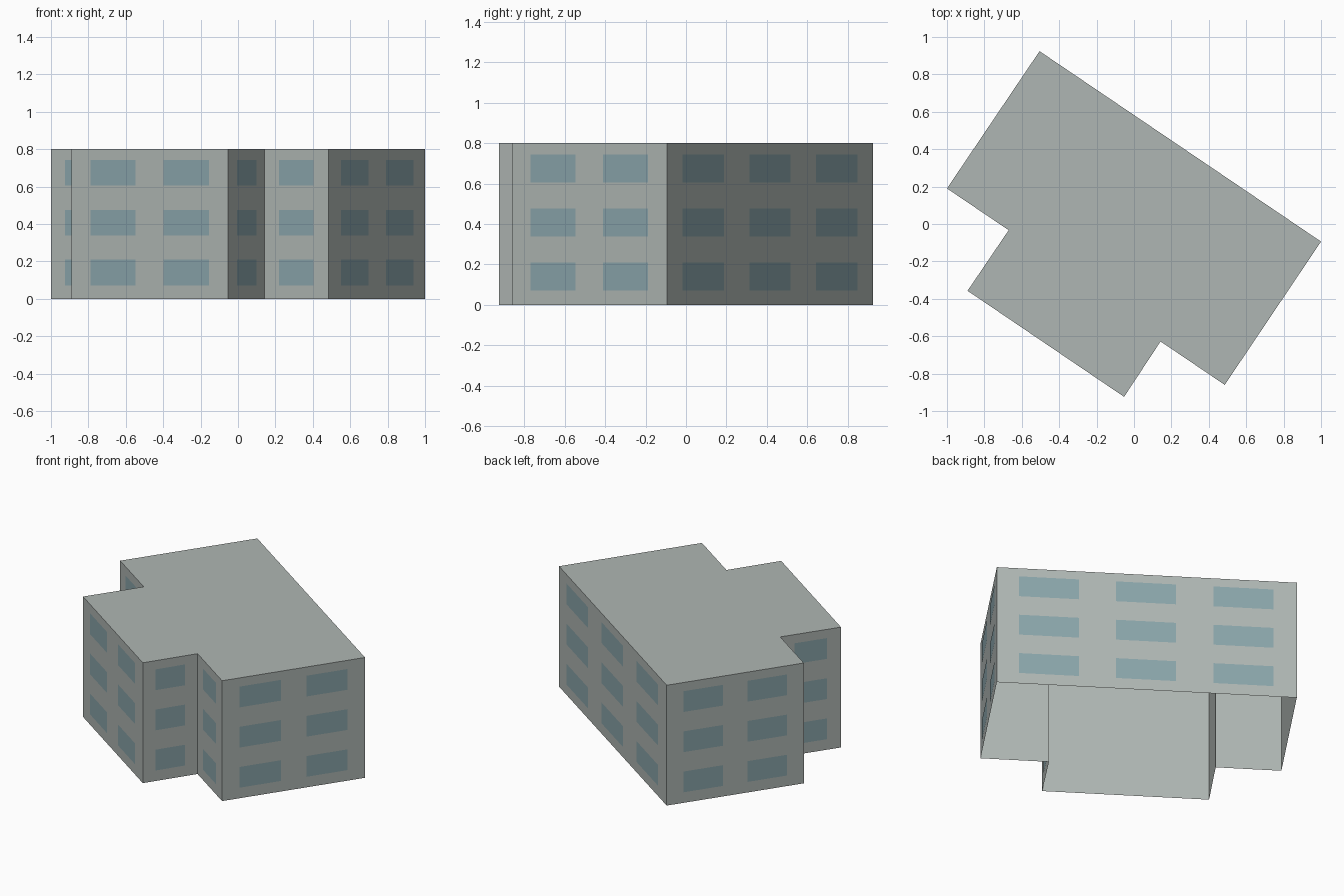
import bpy
import bmesh
from mathutils import Vector

cube = bpy.data.objects.get("Cube")
if cube:
    bpy.data.objects.remove(cube, do_unlink=True)


def make_material(name, rgb):
    mat = bpy.data.materials.new(name)
    mat.use_nodes = True
    colour = (*rgb, 1.0)
    mat.diffuse_color = colour
    bsdf = mat.node_tree.nodes["Principled BSDF"]
    bsdf.inputs["Base Color"].default_value = colour
    bsdf.inputs["Roughness"].default_value = 0.9
    return mat


def add_object(name, bm, material):
    mesh = bpy.data.meshes.new(name)
    bm.to_mesh(mesh)
    bm.free()
    mesh.materials.append(material)
    obj = bpy.data.objects.new(name, mesh)
    bpy.context.collection.objects.link(obj)


concrete = make_material("grey concrete", (0.43, 0.47, 0.452))
glass = make_material("blue window glass", (0.255, 0.377, 0.405))

HEIGHT = 0.8
STOREYS = 3
STOREY_PITCH = 0.267
WINDOW_BOTTOM = 0.071
WINDOW_HEIGHT = 0.138
WINDOW_OFFSET = 0.002
UP = Vector((0, 0, 1))

# Outer corners, anticlockwise from above, and window columns on the wall that follows
FOOTPRINT = [
    ((-1.0, 0.19), 1),
    ((-0.67, -0.033), 1),
    ((-0.89, -0.357), 2),
    ((-0.053, -0.924), 1),
    ((0.142, -0.628), 1),
    ((0.485, -0.86), 2),
    ((1.0, -0.094), 3),
    ((-0.505, 0.924), 2),
]

# Window centres and width as fractions of the wall length
LAYOUTS = {
    1: ((0.5,), 0.54),
    2: ((0.266, 0.734), 0.288),
    3: ((0.174, 0.498, 0.822), 0.2),
}

corners = [Vector((*xy, 0)) for xy, columns in FOOTPRINT]
walls = list(zip(corners, corners[1:] + corners[:1]))

# Hollow shell: plain walls and a flat roof, open underneath
shell = bmesh.new()
lower = [shell.verts.new(p) for p in corners]
upper = [shell.verts.new(p + UP * HEIGHT) for p in corners]
for i in range(len(corners)):
    j = (i + 1) % len(corners)
    shell.faces.new((lower[i], lower[j], upper[j], upper[i]))
shell.faces.new(upper)
add_object("walls_and_roof", shell, concrete)

# Thin window panes just proud of each wall
panes = bmesh.new()
for (start, end), (xy, columns) in zip(walls, FOOTPRINT):
    outward = (end - start).cross(UP).normalized() * WINDOW_OFFSET
    centres, width = LAYOUTS[columns]
    for centre in centres:
        left = start.lerp(end, centre - width / 2) + outward
        right = start.lerp(end, centre + width / 2) + outward
        for storey in range(STOREYS):
            bottom = UP * (WINDOW_BOTTOM + storey * STOREY_PITCH)
            top = bottom + UP * WINDOW_HEIGHT
            outline = (left + bottom, right + bottom, right + top, left + top)
            panes.faces.new([panes.verts.new(p) for p in outline])
add_object("windows", panes, glass)
